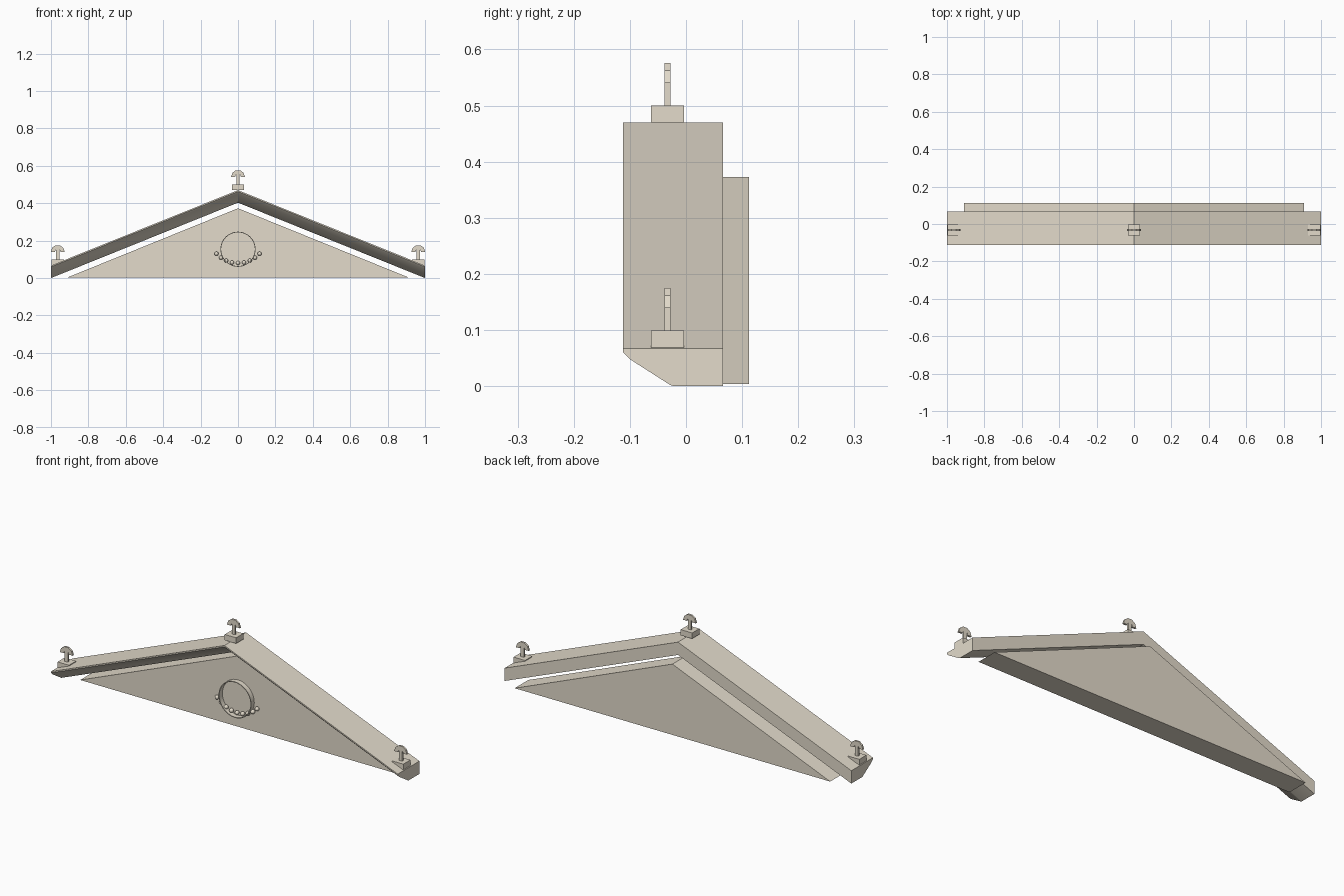
import bpy, bmesh, math
from mathutils import Matrix, Vector

cube = bpy.data.objects.get("Cube")
if cube:
    bpy.data.objects.remove(cube, do_unlink=True)

stone = bpy.data.materials.new("warm_stone")
stone.use_nodes = True
colour = (0.77, 0.71, 0.60, 1)
stone.diffuse_color = colour
stone.node_tree.nodes["Principled BSDF"].inputs["Base Color"].default_value = colour


def finish(name, bm, smooth=False):
    bmesh.ops.recalc_face_normals(bm, faces=bm.faces)
    mesh = bpy.data.meshes.new(name)
    bm.to_mesh(mesh)
    bm.free()
    mesh.materials.append(stone)
    obj = bpy.data.objects.new(name, mesh)
    bpy.context.collection.objects.link(obj)
    if smooth:
        bpy.ops.object.select_all(action='DESELECT')
        obj.select_set(True)
        bpy.context.view_layer.objects.active = obj
        bpy.ops.object.shade_smooth_by_angle(angle=math.radians(35))
    return obj


def loft(bm, rings):
    """Skin matching closed sections and cap both ends."""
    rows = [[bm.verts.new(p) for p in ring] for ring in rings]
    n = len(rows[0])
    for a, b in zip(rows, rows[1:]):
        for i in range(n):
            j = (i + 1) % n
            bm.faces.new((a[i], a[j], b[j], b[i]))
    bm.faces.new(rows[0])
    bm.faces.new(rows[-1][::-1])


def prism(bm, outline, y0, y1):
    loft(bm, [[(x, y, z) for x, z in outline] for y in (y0, y1)])


def box(bm, centre, size):
    bmesh.ops.create_cube(bm, size=1, matrix=Matrix.Translation(centre) @ Matrix.Diagonal((*size, 1)))


# Thick triangular wall panel, set back under the cornice
FRONT = 0.0
bm = bmesh.new()
prism(bm, [(-0.91, 0.004), (0.91, 0.004), (0, 0.373)], FRONT, 0.112)
finish("wall_panel", bm)

# Raking cornice, mitred at the ridge
section = [(0.066, 0.067), (-0.112, 0.067), (-0.112, 0.06),
           (-0.1, 0.048), (-0.028, 0.002), (-0.022, 0), (0.066, 0)]
bm = bmesh.new()
loft(bm, [[(x, y, z + rise) for y, z in section]
          for x, rise in ((-1, 0), (0, 0.403), (1, 0))])
finish("raking_cornice", bm, True)

# Finials: plinth, stem and faceted half-ring crest
Y = -0.033
arc = [math.pi * i / 5 for i in range(6)]
for name, x, z in (("left", 0.964, 0.069), ("ridge", 0, 0.47), ("right", -0.964, 0.069)):
    bm = bmesh.new()
    box(bm, (x, Y, z + 0.015), (0.066, 0.059, 0.03))
    finish(name + "_finial_plinth", bm)

    bm = bmesh.new()
    box(bm, (x, Y, z + 0.06), (0.018, 0.01, 0.06))
    finish(name + "_finial_stem", bm)

    bm = bmesh.new()
    outline = [(x + r * math.cos(a), z + 0.071 + r * math.sin(a))
               for r, angles in ((0.037, arc), (0.015, arc[::-1])) for a in angles]
    prism(bm, outline, Y - 0.005, Y + 0.005)
    finish(name + "_finial_crest", bm)

# Thin-walled round collar on the panel
bm = bmesh.new()
rim = [(0.094, FRONT), (0.094, FRONT - 0.026), (0.09, FRONT - 0.026), (0.09, FRONT)]
SIDES = 48
rings = []
for i in range(SIDES):
    a = math.tau * i / SIDES
    rings.append([bm.verts.new((r * math.cos(a), y, 0.154 + r * math.sin(a))) for r, y in rim])
for i, a in enumerate(rings):
    b = rings[(i + 1) % SIDES]
    for k in range(3):
        bm.faces.new((a[k], a[k + 1], b[k + 1], b[k]))
finish("medallion_collar", bm, True)

# Beaded garland hanging across the medallion
bm = bmesh.new()
for i in range(-4, 5):
    a = math.radians(11.8 * i)
    spot = Vector((0.157 * math.sin(a), FRONT - 0.008, 0.237 - 0.157 * math.cos(a)))
    bmesh.ops.create_uvsphere(bm, u_segments=16, v_segments=10, radius=0.011,
                              matrix=Matrix.Translation(spot))
finish("garland_beads", bm, True)
